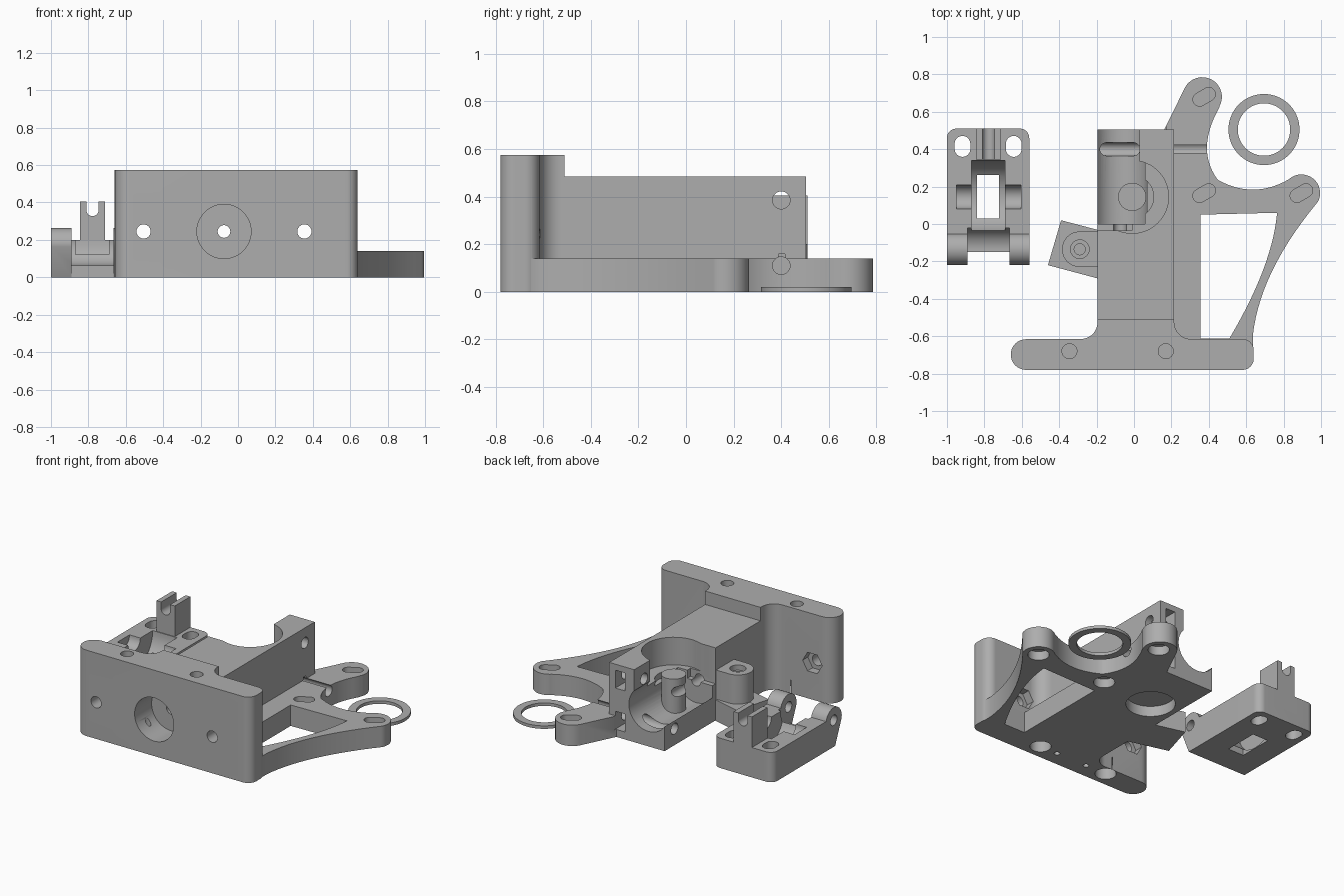
import bpy, bmesh
from math import sin, cos, radians

if "Cube" in bpy.data.objects:
    bpy.data.objects.remove(bpy.data.objects["Cube"], do_unlink=True)

grey = bpy.data.materials.new("plain_grey")
grey.use_nodes = True
grey.diffuse_color = (0.42, 0.42, 0.42, 1)
grey.node_tree.nodes["Principled BSDF"].inputs["Base Color"].default_value = (0.42, 0.42, 0.42, 1)


# Outline helpers
def arc(cx, cy, r, a0, a1, n=16):
    return [(cx + r * cos(radians(a0 + (a1 - a0) * i / n)),
             cy + r * sin(radians(a0 + (a1 - a0) * i / n))) for i in range(n + 1)]


def circle(cx, cy, r, n=48):
    return arc(cx, cy, r, 0, 360 - 360 / n, n - 1)


def bend(a, b, c, n=14):
    ts = [i / n for i in range(n + 1)]
    return [tuple((1 - t) ** 2 * a[k] + 2 * t * (1 - t) * b[k] + t * t * c[k] for k in (0, 1)) for t in ts]


def rect(x0, x1, y0, y1):
    return [(x0, y0), (x1, y0), (x1, y1), (x0, y1)]


def capsule(cx, cy, r, half, ang):
    dx, dy = half * cos(radians(ang)), half * sin(radians(ang))
    return arc(cx + dx, cy + dy, r, ang - 90, ang + 90) + arc(cx - dx, cy - dy, r, ang + 90, ang + 270)


# Solid from an outline pushed along one axis
def prism(name, pts, lo, hi, axis="z"):
    place = {"x": lambda p, h: (h, p[0], p[1]),
             "y": lambda p, h: (p[0], h, p[1]),
             "z": lambda p, h: (p[0], p[1], h)}[axis]
    bm = bmesh.new()
    low = [bm.verts.new(place(p, lo)) for p in pts]
    high = [bm.verts.new(place(p, hi)) for p in pts]
    bm.faces.new(low[::-1])
    bm.faces.new(high)
    for i in range(len(pts)):
        j = (i + 1) % len(pts)
        bm.faces.new((low[i], low[j], high[j], high[i]))
    bmesh.ops.remove_doubles(bm, verts=bm.verts, dist=1e-5)
    bmesh.ops.recalc_face_normals(bm, faces=bm.faces)
    mesh = bpy.data.meshes.new(name)
    bm.to_mesh(mesh)
    bm.free()
    mesh.materials.append(grey)
    ob = bpy.data.objects.new(name, mesh)
    bpy.context.collection.objects.link(ob)
    return ob


def boolean(ob, operation, *shape):
    tool = prism("helper", *shape)
    tool.hide_render = True
    mod = ob.modifiers.new("bool", "BOOLEAN")
    mod.operation, mod.solver, mod.object = operation, "EXACT", tool
    bpy.context.view_layer.objects.active = ob
    bpy.ops.object.modifier_apply(modifier=mod.name)
    bpy.data.objects.remove(tool, do_unlink=True)


def add(ob, *shape):
    boolean(ob, "UNION", *shape)


def cut(ob, *shape):
    boolean(ob, "DIFFERENCE", *shape)


def finish(ob):
    bpy.ops.object.select_all(action="DESELECT")
    ob.select_set(True)
    bpy.context.view_layer.objects.active = ob
    bpy.ops.object.shade_smooth_by_angle(angle=radians(30))


# Main bracket: tall front plate with fillets into the body
frame = prism("bracket", arc(0.58, -0.72, 0.06, -90, 0) + arc(0.58, -0.675, 0.06, 0, 90)
              + arc(0.305, -0.525, 0.09, 270, 180) + [(0.215, -0.51), (-0.195, -0.51)]
              + arc(-0.285, -0.525, 0.09, 0, -90) + arc(-0.577, -0.698, 0.082, 90, 270), 0, 0.575)
add(frame, rect(-0.195, 0.215, -0.55, 0.505), 0, 0.485)

# Low flange with three lobes
flange = ([(0, -0.68), (0.635, -0.68)]
          + bend((0.635, -0.6), (0.67, -0.26), (0.98, 0.115))
          + arc(0.895, 0.165, 0.1, -25, 128)
          + bend((0.83, 0.24), (0.64, 0.13), (0.45, 0.235))
          + bend((0.445, 0.24), (0.33, 0.4), (0.455, 0.62))
          + arc(0.365, 0.68, 0.105, -28, 150) + [(0.15, 0.48), (0, 0.45)])
add(frame, flange, 0, 0.14)
cut(frame, [(0.355, 0.05)] + bend((0.765, 0.06), (0.74, -0.225), (0.51, -0.612)) + [(0.355, -0.612)], -0.1, 0.3)

# Hinge lug on the side: slanted foot and round boss
add(frame, [(-0.39, 0.02), (-0.46, -0.22), (-0.19, -0.292), (-0.15, -0.15), (-0.15, -0.043)], 0, 0.14)
add(frame, arc(-0.29, -0.135, 0.095, 90, 270) + [(-0.15, -0.23), (-0.15, -0.04)], 0.1, 0.335)

# Gear chamber, open to the side and back
cut(frame, circle(-0.01, 0.145, 0.195), 0.3, 0.7)
cut(frame, circle(-0.01, 0.145, 0.115), 0.26, 0.7)
cut(frame, rect(-0.3, 0.03, 0.145, 0.7), 0.245, 0.7)
cut(frame, rect(-0.3, -0.01, -0.035, 0.2), 0.245, 0.7)
cut(frame, circle(-0.075, 0.245, 0.145), 0.0, 0.7, "y")
add(frame, circle(-0.01, 0.145, 0.075), 0.085, 0.33)
cut(frame, circle(-0.01, 0.145, 0.15), -0.1, 0.07)

# Front recess, feed channel, and bolt holes with hex pockets
cut(frame, circle(-0.075, 0.245, 0.145), -0.9, -0.6, "y")
cut(frame, circle(-0.075, 0.245, 0.034, 24), -0.7, 0.7, "y")
for x in (-0.505, 0.355):
    cut(frame, circle(x, 0.245, 0.038, 24), -0.9, -0.4, "y")
    cut(frame, circle(x, 0.245, 0.072, 6), -0.67, -0.4, "y")

# Tensioner bolts and nut pockets
for z in (0.11, 0.385):
    cut(frame, circle(0.4, z, 0.037, 24), -0.4, 0.4, "x")
    cut(frame, rect(0.1, 0.17, z - 0.06, z + 0.06), 0.34, 0.7, "y")
cut(frame, rect(0.2, 0.37, 0.388, 0.415), 0.1, 0.16)

# Blind vertical holes in the front plate, pin holes, pivot
for x in (-0.345, 0.17):
    cut(frame, circle(x, -0.68, 0.04, 24), 0.4, 0.7)
    cut(frame, circle(x, -0.68, 0.065, 24), -0.1, 0.09)
for x in (-0.19, 0.04):
    cut(frame, circle(x, -0.68, 0.018, 16), -0.1, 0.2)
cut(frame, circle(-0.29, -0.135, 0.05, 24), 0.3, 0.5)
cut(frame, circle(-0.29, -0.135, 0.03, 24), 0.05, 0.5)

# Slots on the lobes, wider round bores beneath
for x, y in ((0.375, 0.68), (0.375, 0.165), (0.895, 0.165)):
    cut(frame, capsule(x, y, 0.036, 0.028, 30), 0.075, 0.2)
    cut(frame, circle(x, y, 0.065, 32), -0.1, 0.06)
finish(frame)

# Idler lever: plate, knuckles and forked post
mid = -0.78
lever = prism("idler_lever", [(-1, -0.06), (-0.56, -0.06)] + arc(-0.61, 0.46, 0.05, 0, 90)
              + arc(-0.95, 0.46, 0.05, 90, 180), 0, 0.2)
add(lever, [(0.0, 0), (0.0, 0.2), (-0.05, 0.2)] + arc(-0.135, 0.178, 0.085, 0, 190) + [(-0.15, 0)],
    -1, -0.56, "x")
cut(lever, circle(-0.135, 0.178, 0.115), -0.89, -0.665, "x")
cut(lever, rect(-0.4, -0.15, -0.1, 0.5), -0.89, -0.665, "x")
cut(lever, circle(-0.135, 0.178, 0.035, 24), -1.2, -0.3, "x")

# Roller pocket, axle groove and through window
cut(lever, circle(0.145, 0.2, 0.195), -0.87, -0.69, "x")
cut(lever, circle(0.145, 0.2, 0.064, 32), -0.95, -0.605, "x")
cut(lever, rect(-0.84, -0.723, 0.03, 0.262), -0.1, 0.3)
for side in (-1, 1):
    cut(lever, capsule(mid + side * 0.137, 0.415, 0.042, 0.014, 90), -0.1, 0.4)
add(lever, [(-0.845, 0.1), (-0.71, 0.1), (-0.71, 0.405), (-0.745, 0.405)]
    + arc(-0.778, 0.36, 0.033, 0, -180) + [(-0.811, 0.405), (-0.845, 0.405)], 0.345, 0.51, "y")
finish(lever)

# Loose spacer ring
ring = prism("spacer_ring", circle(0.695, 0.505, 0.19, 64), 0, 0.02)
cut(ring, circle(0.695, 0.505, 0.14, 64), -0.1, 0.1)
finish(ring)
